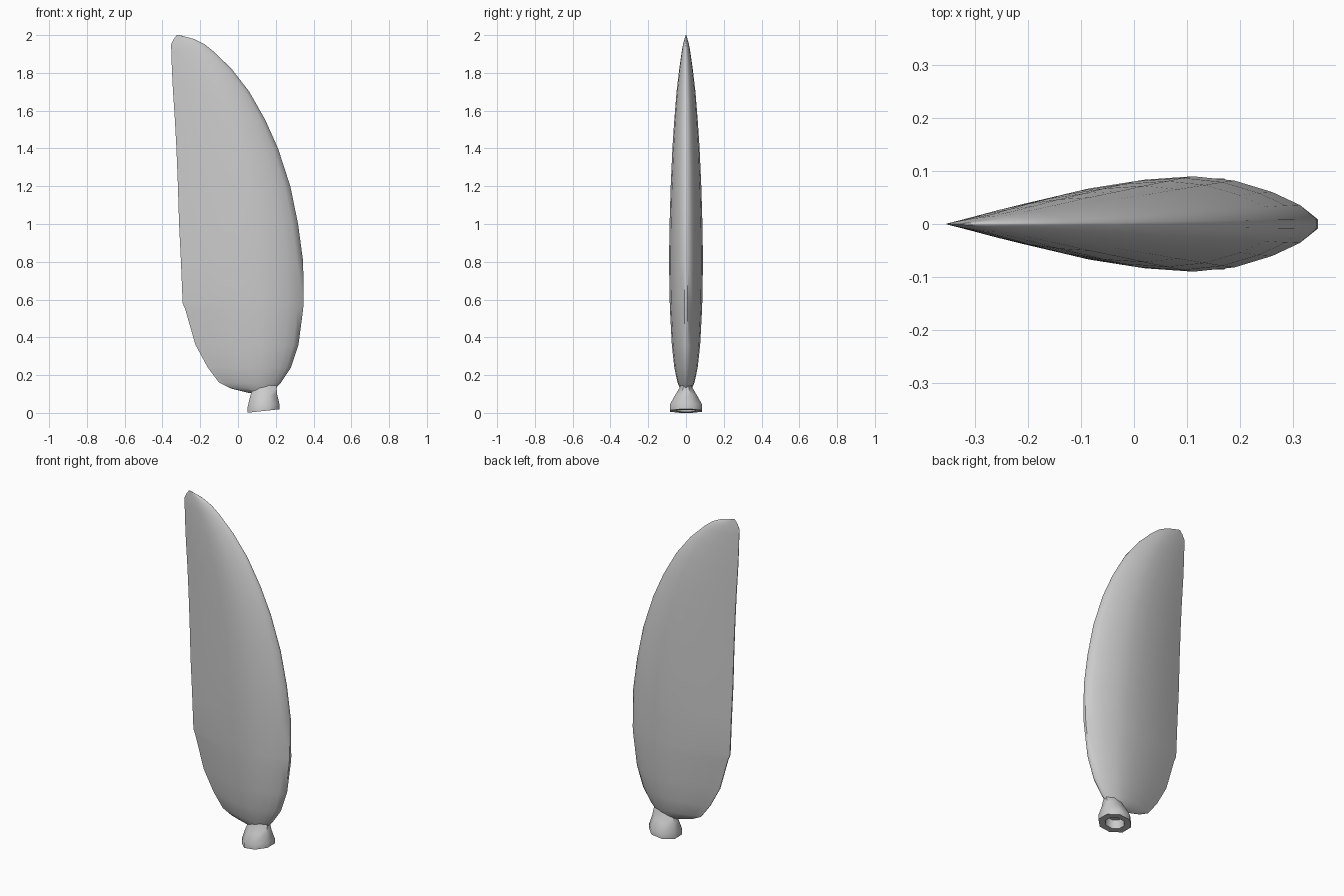
import bpy, bmesh, math

def loft(name, rings):
    """Skin a list of equal-length closed rings and cap both ends."""
    bm = bmesh.new()
    vs = [[bm.verts.new(p) for p in r] for r in rings]
    n = len(vs[0])
    for a, b in zip(vs, vs[1:]):
        for i in range(n):
            j = (i + 1) % n
            bm.faces.new((a[i], a[j], b[j], b[i]))
    bm.faces.new(vs[0][::-1])
    bm.faces.new(vs[-1])
    bmesh.ops.recalc_face_normals(bm, faces=bm.faces)
    me = bpy.data.meshes.new(name)
    bm.to_mesh(me)
    bm.free()
    ob = bpy.data.objects.new(name, me)
    bpy.context.collection.objects.link(ob)
    bpy.ops.object.select_all(action='DESELECT')
    ob.select_set(True)
    bpy.context.view_layer.objects.active = ob
    bpy.ops.object.shade_smooth_by_angle(angle=math.radians(50))
    return ob

# Blade outline: height, trailing x, leading x, half thickness
outline = [
    (0.105, 0.06, 0.17, 0.020), (0.13, -0.04, 0.20, 0.032),
    (0.16, -0.10, 0.227, 0.045), (0.24, -0.16, 0.28, 0.062),
    (0.36, -0.225, 0.32, 0.075), (0.55, -0.28, 0.345, 0.085),
    (0.58, -0.293, 0.347, 0.086), (0.80, -0.302, 0.345, 0.090),
    (1.00, -0.312, 0.318, 0.087), (1.20, -0.318, 0.277, 0.081),
    (1.40, -0.326, 0.212, 0.072), (1.55, -0.334, 0.145, 0.062),
    (1.70, -0.344, 0.060, 0.050), (1.82, -0.350, -0.033, 0.036),
    (1.91, -0.353, -0.125, 0.023), (1.95, -0.354, -0.175, 0.016),
    (1.98, -0.340, -0.235, 0.008), (2.00, -0.325, -0.310, 0.002),
]
# Aerofoil half section: chord fraction, thickness fraction
foil = [(0.0, 0.04), (0.1, 0.27), (0.22, 0.53), (0.36, 0.77), (0.5, 0.93),
        (0.64, 1.0), (0.76, 0.91), (0.87, 0.67), (0.95, 0.4), (1.0, 0.10)]
section = foil + [(u, -t) for u, t in reversed(foil)]
loft("blade", [[(a + (b - a) * u, h * t, z) for u, t in section]
               for z, a, b, h in outline])

# Root stub: flared octagon with a slanted, recessed underside
def octagon(cx, rx, ry, z, slope):
    k = 1 / math.cos(math.pi / 8)
    return [(cx + rx * k * math.cos(t), ry * k * math.sin(t),
             z + slope * rx * k * math.cos(t))
            for t in (math.pi / 8 + i * math.pi / 4 for i in range(8))]

stub = [(0.135, 0.045, 0.045, 0.06, 0.1), (0.135, 0.05, 0.05, 0.011, 0.11),
        (0.135, 0.085, 0.085, 0.010, 0.11), (0.135, 0.084, 0.086, 0.040, 0.1),
        (0.135, 0.072, 0.058, 0.090, 0.1), (0.14, 0.064, 0.034, 0.13, 0.1),
        (0.14, 0.055, 0.022, 0.17, 0.1)]
loft("root_stub", [octagon(*s) for s in stub])
